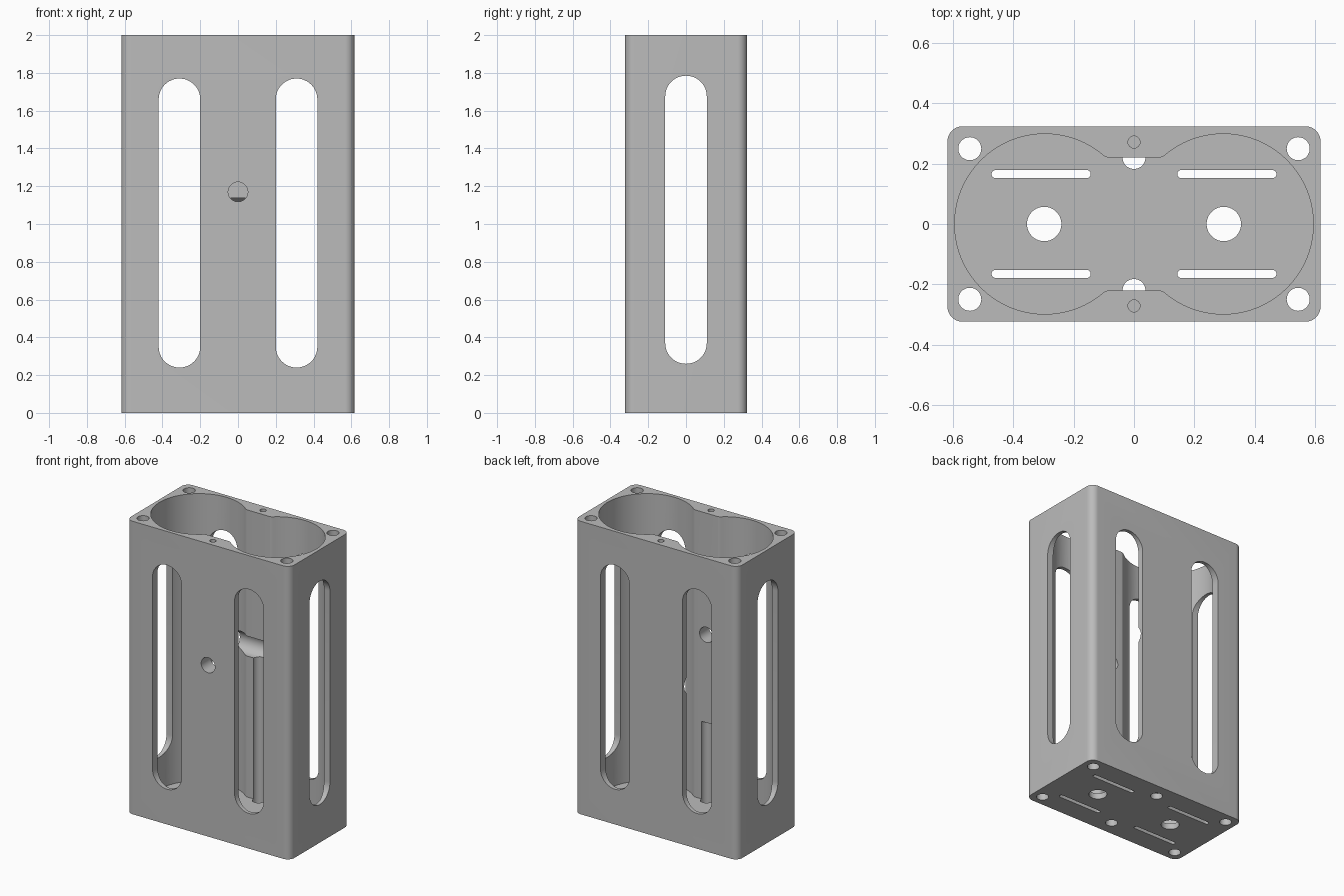
import bpy, bmesh
from math import sin, cos, pi, sqrt, atan2

cube = bpy.data.objects.get("Cube")
if cube:
    bpy.data.objects.remove(cube, do_unlink=True)

grey = bpy.data.materials.new("machined_grey")
grey.use_nodes = True
COLOUR = (0.5, 0.5, 0.5, 1)
grey.diffuse_color = COLOUR
grey.node_tree.nodes["Principled BSDF"].inputs["Base Color"].default_value = COLOUR


def arc(cx, cy, r, a, b, n):
    return [(cx + r * cos(a + (b - a) * i / n), cy + r * sin(a + (b - a) * i / n))
            for i in range(n + 1)]


def circle(cx, cy, r, n=40):
    return arc(cx, cy, r, 0, 2 * pi, n)[:-1]


def rounded_box(x0, x1, y0, y1, r, n=12):
    """Rectangle outline with rounded corners; a full radius gives a slot."""
    pts = []
    for k, (cx, cy) in enumerate([(x1 - r, y1 - r), (x0 + r, y1 - r),
                                  (x0 + r, y0 + r), (x1 - r, y0 + r)]):
        for p in arc(cx, cy, r, k * pi / 2, (k + 1) * pi / 2, n):
            if not pts or abs(p[0] - pts[-1][0]) + abs(p[1] - pts[-1][1]) > 1e-5:
                pts.append(p)
    if abs(pts[0][0] - pts[-1][0]) + abs(pts[0][1] - pts[-1][1]) < 1e-5:
        pts.pop()
    return pts


def prism(name, outline, lo, hi, axis="z"):
    """Extrude an outline along an axis from lo to hi."""
    place = {"z": lambda u, v, w: (u, v, w),
             "y": lambda u, v, w: (u, w, v),
             "x": lambda u, v, w: (w, u, v)}[axis]
    bm = bmesh.new()
    ends = [[bm.verts.new(place(u, v, w)) for u, v in outline] for w in (lo, hi)]
    n = len(outline)
    bm.faces.new(ends[0])
    bm.faces.new(ends[1])
    for i in range(n):
        j = (i + 1) % n
        bm.faces.new((ends[0][i], ends[0][j], ends[1][j], ends[1][i]))
    bmesh.ops.recalc_face_normals(bm, faces=bm.faces)
    mesh = bpy.data.meshes.new(name)
    bm.to_mesh(mesh)
    bm.free()
    mesh.materials.append(grey)
    obj = bpy.data.objects.new(name, mesh)
    bpy.context.scene.collection.objects.link(obj)
    return obj


def cut(outline, lo, hi, axis="z"):
    """Subtract an extruded outline from the housing."""
    tool = prism("cutter", outline, lo, hi, axis)
    tool.hide_render = True
    mod = housing.modifiers.new("cut", "BOOLEAN")
    mod.operation = "DIFFERENCE"
    mod.solver = "EXACT"
    mod.object = tool
    bpy.ops.object.modifier_apply(modifier=mod.name)
    bpy.data.objects.remove(tool, do_unlink=True)


# Outer block with rounded vertical edges
W, D, H, FLOOR = 0.617, 0.323, 2.0, 0.04
housing = prism("twin_cell_housing", rounded_box(-W, W, -D, D, 0.05), 0, H)
bpy.ops.object.select_all(action="DESELECT")
bpy.context.view_layer.objects.active = housing
housing.select_set(True)

# Twin bore joined by a filleted neck
BX, BR, NECK, FIL = 0.295, 0.298, 0.22, 0.03
dx = sqrt((BR + FIL) ** 2 - (NECK + FIL) ** 2)
join = atan2(NECK + FIL, -dx)
right = arc(BX, 0, BR, -join, join, 72)
fillet = arc(BX - dx, NECK + FIL, FIL, join - pi, -pi / 2, 5)[1:]
upper = right + fillet
lower = [(x, -y) for x, y in reversed(fillet)]
half = lower + upper
cut(half + [(-x, -y) for x, y in half], FLOOR, H + 0.1)

# Tall windows: two through front and back, one through the sides
for s in (-1, 1):
    cut(rounded_box(s * 0.31 - 0.11, s * 0.31 + 0.11, 0.24, 1.77, 0.11), -0.5, 0.5, "y")
cut(rounded_box(-0.11, 0.11, 0.26, 1.785, 0.11), -1, 1, "x")

# Corner bolt holes, floor holes and floor slits
for sx in (-1, 1):
    cut(circle(sx * 0.297, 0, 0.057), -0.1, FLOOR + 0.1)
    for sy in (-1, 1):
        cut(circle(sx * 0.543, sy * 0.249, 0.038), -0.1, H + 0.1)
        cut(rounded_box(sx * 0.307 - 0.164, sx * 0.307 + 0.164,
                        sy * 0.165 - 0.0135, sy * 0.165 + 0.0135, 0.0135, 6),
            -0.1, FLOOR + 0.1)

# Small lid screw holes and wire channels rising from the floor
for sy, top in ((-1, 0.57), (1, 1.07)):
    cut(circle(0, sy * 0.271, 0.02, 24), H - 0.2, H + 0.1)
    cut(circle(0, sy * 0.22, 0.038), -0.1, top)

# Cross channel inside the back neck, and the cable hole in the front
cut(circle(0.235, 1.07, 0.07), -0.22, 0.22, "x")
cut(circle(0, 1.17, 0.052), -0.5, -0.15, "y")

bpy.ops.object.shade_smooth_by_angle(angle=0.5)
